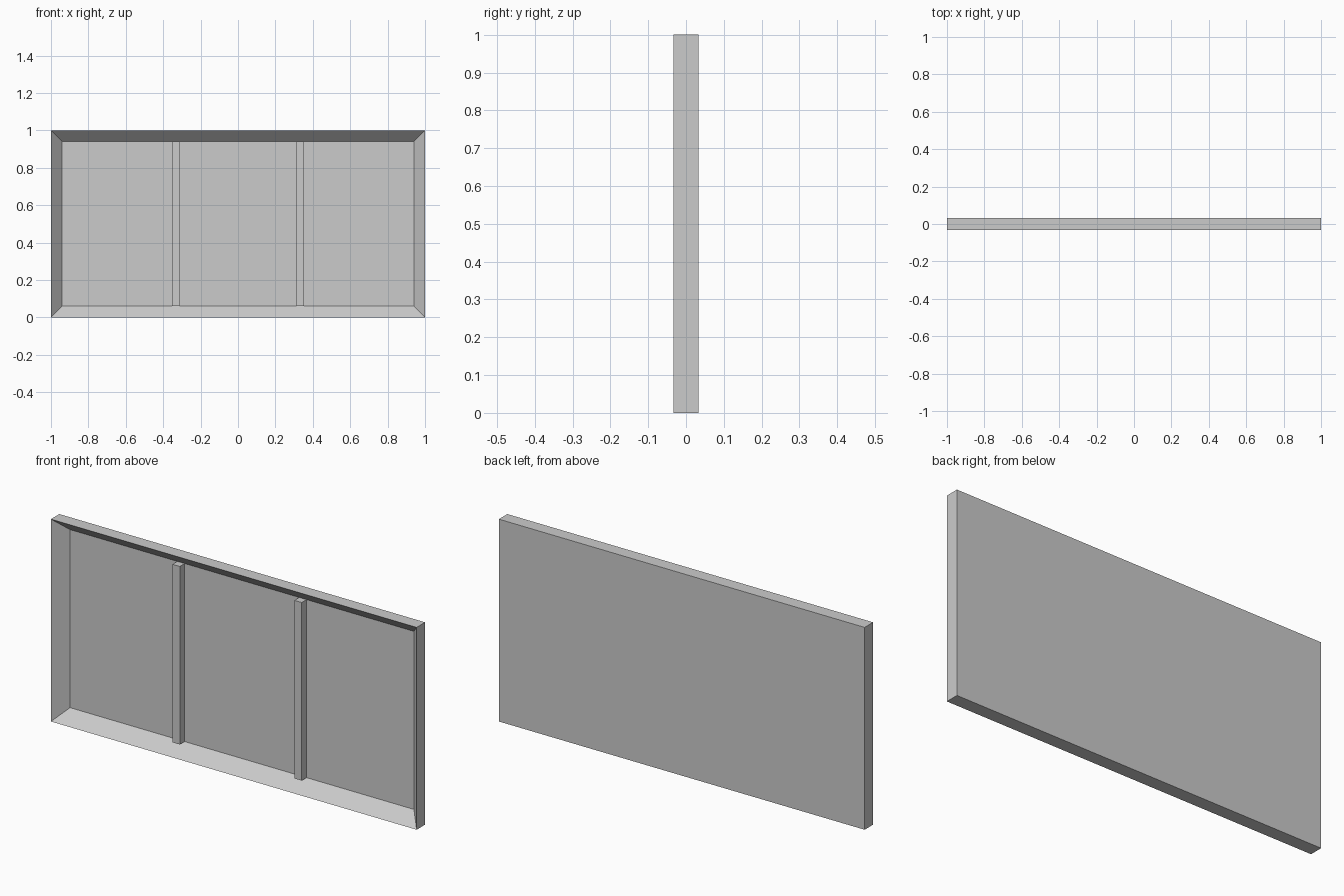
import bpy, bmesh
from mathutils import Matrix, Vector

if "Cube" in bpy.data.objects:
    bpy.data.objects.remove(bpy.data.objects["Cube"])

WIDTH, HEIGHT, DEPTH = 2.0, 1.0, 0.066
BORDER, BACK, BAR = 0.06, 0.002, 0.04


def new_box(size, centre):
    bm = bmesh.new()
    bmesh.ops.create_cube(bm, size=1.0, matrix=Matrix.Translation(centre) @ Matrix.Diagonal((*size, 1)))
    return bm


def finish(bm, name):
    bmesh.ops.recalc_face_normals(bm, faces=bm.faces[:])
    mesh = bpy.data.meshes.new(name)
    bm.to_mesh(mesh)
    bm.free()
    obj = bpy.data.objects.new(name, mesh)
    bpy.context.collection.objects.link(obj)
    return obj


# Frame and thin back panel: front face inset to the border, then pushed back
bm = new_box((WIDTH, DEPTH, HEIGHT), (0, 0, HEIGHT / 2))
bm.normal_update()
front = min(bm.faces, key=lambda f: f.calc_center_median().y)
bmesh.ops.inset_region(bm, faces=[front], thickness=BORDER, use_even_offset=True)
bmesh.ops.translate(bm, verts=front.verts[:], vec=Vector((0, DEPTH - BACK, 0)))
finish(bm, "frame_with_back_panel")

# Two upright dividers, set back from the frame front and resting on the panel
for side, x in (("left", -WIDTH / 6), ("right", WIDTH / 6)):
    y = DEPTH / 2 - BACK - (BAR - BACK) / 2
    bm = new_box((BAR, BAR - BACK, HEIGHT - 2 * BORDER), (x, y, HEIGHT / 2))
    finish(bm, f"{side}_divider")
